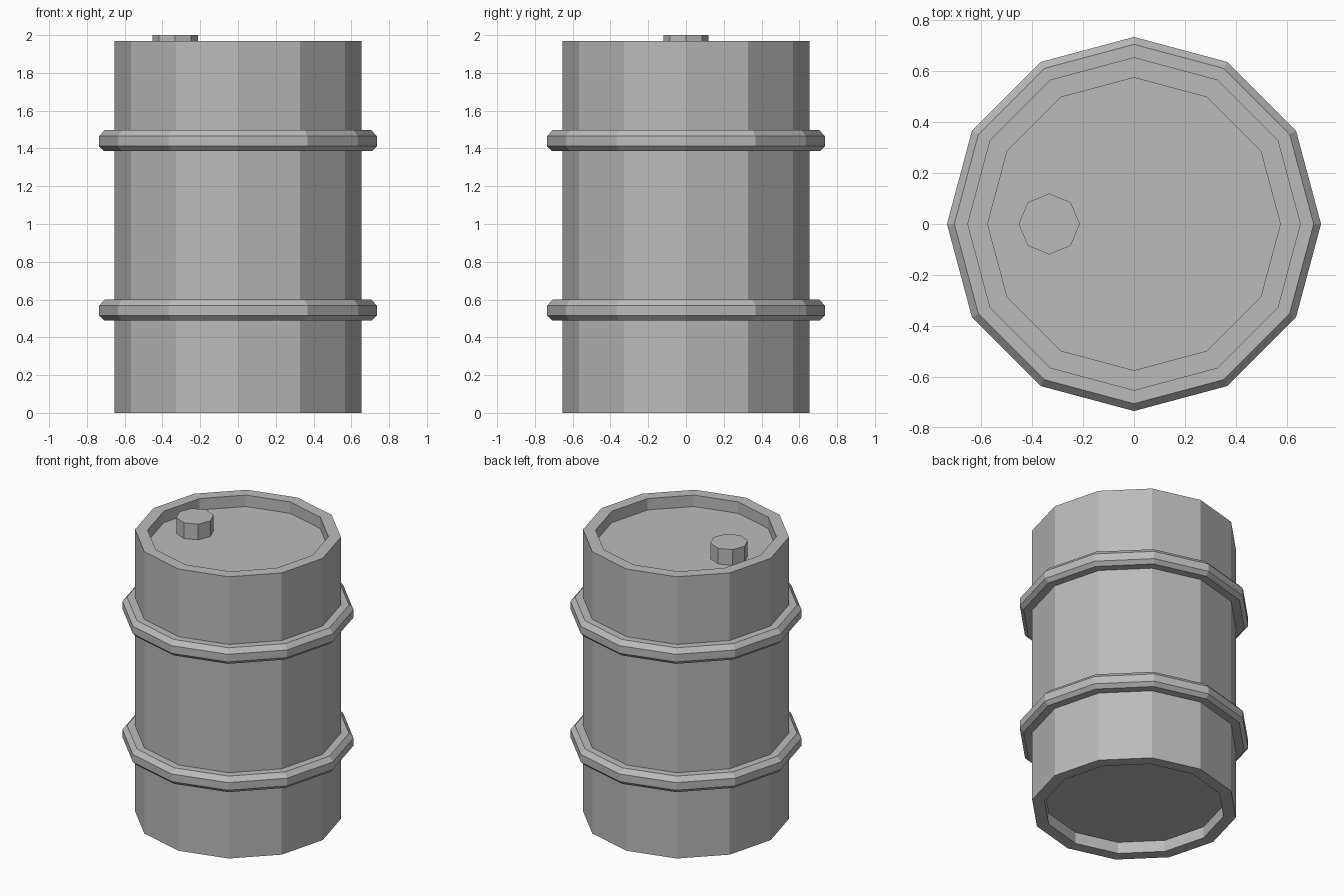
import bpy, bmesh, math

if "Cube" in bpy.data.objects:
    bpy.data.objects.remove(bpy.data.objects["Cube"])

SIDES = 12
grey = bpy.data.materials.new("plain grey")
grey.diffuse_color = (0.5, 0.5, 0.5, 1)
grey.use_nodes = True
grey.node_tree.nodes["Principled BSDF"].inputs["Base Color"].default_value = grey.diffuse_color


def lathe(name, profile, sides, closed_loop=False, loc=(0, 0, 0)):
    """Spin a (radius, z) profile into flat-sided geometry; caps open ends."""
    bm = bmesh.new()
    rings = []
    for r, z in profile:
        rings.append([bm.verts.new((r * math.cos(2 * math.pi * i / sides),
                                    r * math.sin(2 * math.pi * i / sides), z))
                      for i in range(sides)])
    pairs = list(zip(rings, rings[1:]))
    if closed_loop:
        pairs.append((rings[-1], rings[0]))
    else:
        bm.faces.new(rings[0])
        bm.faces.new(rings[-1])
    for a, b in pairs:
        for i in range(sides):
            j = (i + 1) % sides
            bm.faces.new((a[i], a[j], b[j], b[i]))
    bmesh.ops.recalc_face_normals(bm, faces=bm.faces)
    mesh = bpy.data.meshes.new(name)
    bm.to_mesh(mesh)
    bm.free()
    mesh.materials.append(grey)
    ob = bpy.data.objects.new(name, mesh)
    ob.location = loc
    bpy.context.collection.objects.link(ob)
    return ob


# Drum body with recessed base and lid
lathe("drum_body", [(0.575, 0.08), (0.575, 0.0), (0.655, 0.0),
                    (0.655, 1.97), (0.575, 1.97), (0.575, 1.89)], SIDES)

# Two raised hoops with chamfered edges
for label, z in (("lower_hoop", 0.49), ("upper_hoop", 1.387)):
    lathe(label, [(0.64, z), (0.71, z), (0.735, z + 0.025),
                  (0.735, z + 0.078), (0.706, z + 0.11), (0.64, z + 0.11)],
          SIDES, closed_loop=True)

# Octagonal filler cap on the lid
lathe("filler_cap", [(0.12, 1.88), (0.12, 2.0)], 8, loc=(-0.333, 0, 0))
